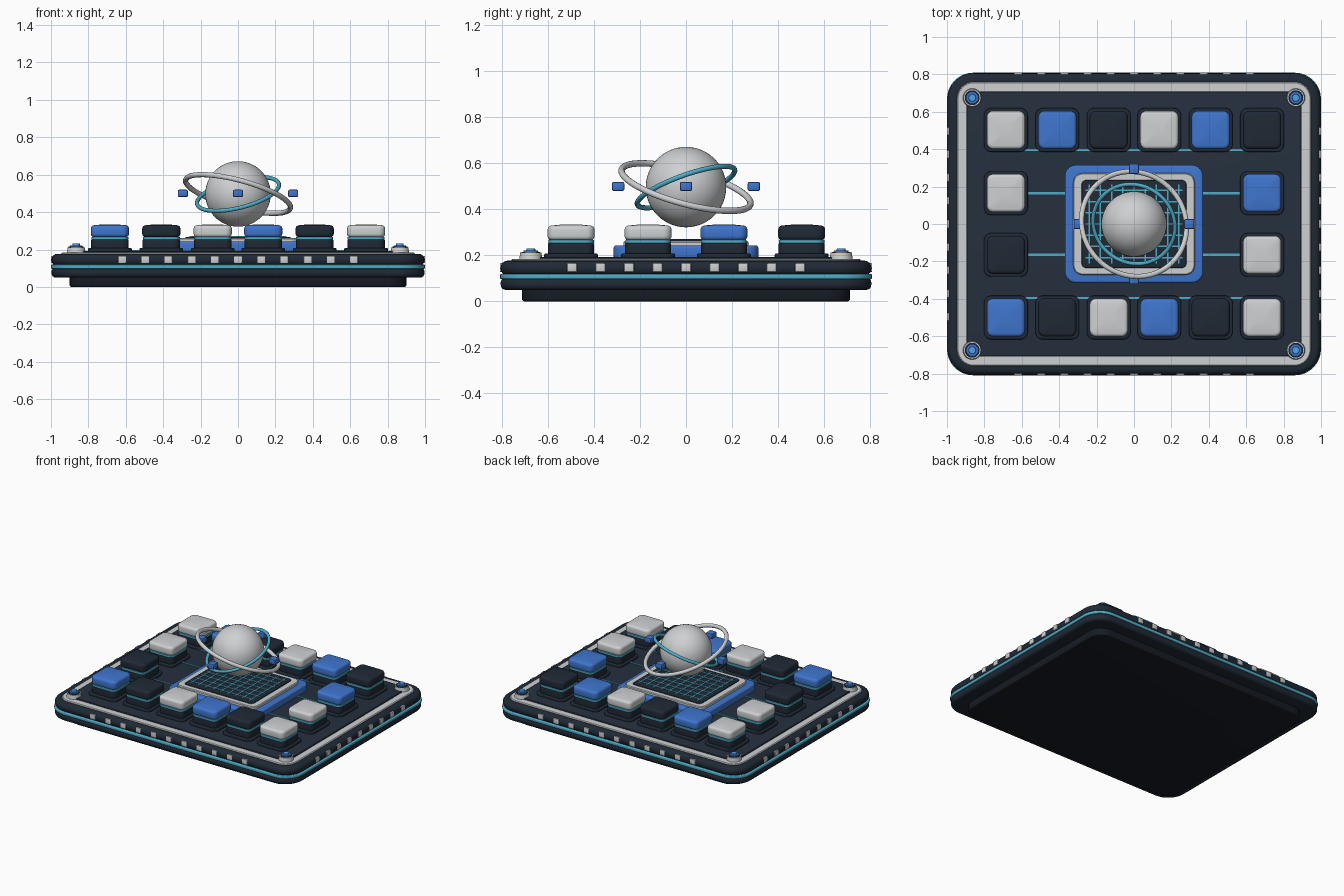
import bpy, bmesh, math
from mathutils import Vector

cube = bpy.data.objects.get("Cube")
if cube:
    bpy.data.objects.remove(cube, do_unlink=True)


def material(name, r, g, b):
    m = bpy.data.materials.new(name)
    m.use_nodes = True
    m.diffuse_color = (r, g, b, 1)
    m.node_tree.nodes["Principled BSDF"].inputs["Base Color"].default_value = (r, g, b, 1)
    return m


NAVY = material("navy", 0.014, 0.022, 0.036)
PANEL = material("panel navy", 0.018, 0.029, 0.047)
BLACK = material("near black", 0.008, 0.011, 0.017)
SILVER = material("silver", 0.62, 0.63, 0.64)
BLUE = material("blue", 0.05, 0.18, 0.62)
CYAN = material("cyan", 0.08, 0.42, 0.58)
LIGHT = material("light blue", 0.08, 0.35, 0.8)
made = []


def finish(name, bm, mat, loc=(0, 0, 0)):
    bmesh.ops.recalc_face_normals(bm, faces=bm.faces)
    mesh = bpy.data.meshes.new(name)
    bm.to_mesh(mesh)
    bm.free()
    mesh.materials.append(mat)
    ob = bpy.data.objects.new(name, mesh)
    ob.location = loc
    bpy.context.collection.objects.link(ob)
    made.append(ob)
    return ob


def outline(hx, hy, r, steps=8):
    """Points of a rounded rectangle, counter-clockwise."""
    pts = []
    for q, (sx, sy) in enumerate([(1, 1), (-1, 1), (-1, -1), (1, -1)]):
        for i in range(steps + 1):
            a = math.pi / 2 * (q + i / steps)
            pts.append((sx * (hx - r) + r * math.cos(a), sy * (hy - r) + r * math.sin(a)))
    return pts


def loft(name, rings, mat, loc=(0, 0, 0), closed=False):
    """Skin rounded rectangles given as (half x, half y, radius, z)."""
    bm = bmesh.new()
    loops = [[bm.verts.new((x, y, z)) for x, y in outline(hx, hy, r)] for hx, hy, r, z in rings]
    pairs = list(zip(loops, loops[1:])) + ([(loops[-1], loops[0])] if closed else [])
    for a, b in pairs:
        for i in range(len(a)):
            j = (i + 1) % len(a)
            bm.faces.new((a[i], a[j], b[j], b[i]))
    if not closed:
        bm.faces.new(loops[0])
        bm.faces.new(loops[-1])
    return finish(name, bm, mat, loc)


def slab(name, hx, hy, z0, z1, r, bevel, mat, loc=(0, 0, 0), dome=0):
    """Rounded slab with rounded top and bottom edges."""
    arc = [(bevel * (1 - math.cos(t * math.pi / 8)), bevel * (1 - math.sin(t * math.pi / 8))) for t in range(5)]
    low = [(hx - i, hy - i, max(r - i, 0.003), z0 + d) for i, d in reversed(arc)]
    top = [(hx - i, hy - i, max(r - i, 0.003), z1 - d) for i, d in arc]
    if dome:
        top.append((hx * 0.3, hy * 0.3, r * 0.3, z1 + dome))
    return loft(name, low + top, mat, loc)


def frame(name, outer, inner, z0, z1, mat):
    e = 0.005
    (ox, oy, o), (ix, iy, i) = outer, inner
    rings = [(ox, oy, o, z0), (ox, oy, o, z1 - e), (ox - e, oy - e, o - e, z1),
             (ix + e, iy + e, i + e, z1), (ix, iy, i, z1 - e), (ix, iy, i, z0)]
    return loft(name, rings, mat, closed=True)


def bar(name, sx, sy, sz, loc, mat, bevel=0):
    bm = bmesh.new()
    bmesh.ops.create_cube(bm, size=1)
    bmesh.ops.scale(bm, vec=(sx, sy, sz), verts=bm.verts)
    if bevel:
        bmesh.ops.bevel(bm, geom=bm.edges[:], offset=bevel, segments=2, affect='EDGES', profile=0.5)
    return finish(name, bm, mat, loc)


def disc(name, r1, r2, z0, z1, loc, mat):
    bm = bmesh.new()
    bmesh.ops.create_cone(bm, cap_ends=True, segments=32, radius1=r1, radius2=r2, depth=z1 - z0)
    return finish(name, bm, mat, (loc[0], loc[1], (z0 + z1) / 2))


def orbit(name, radius, tube, normal, z, mat):
    bpy.ops.mesh.primitive_torus_add(major_radius=radius, minor_radius=tube, major_segments=80, minor_segments=12)
    ob = bpy.context.object
    ob.name = name
    ob.location = (0, 0, z)
    ob.rotation_euler = Vector(normal).to_track_quat('Z', 'Y').to_euler()
    ob.data.materials.append(mat)
    made.append(ob)


# Tray: foot, two body shells, glowing seam, trim and deck
slab("foot", 0.9, 0.713, 0, 0.06, 0.1, 0.01, BLACK)
slab("lower_body", 0.997, 0.806, 0.05, 0.104, 0.14, 0.022, NAVY)
slab("seam_strip", 1.0, 0.809, 0.097, 0.119, 0.14, 0.006, CYAN)
slab("upper_body", 0.997, 0.806, 0.112, 0.177, 0.14, 0.03, NAVY)
frame("deck_trim", (0.946, 0.76, 0.09), (0.89, 0.703, 0.02), 0.165, 0.184, SILVER)
slab("deck", 0.893, 0.706, 0.165, 0.192, 0.02, 0.004, PANEL)

# Edge studs
for s in (-1, 1):
    for i in range(-5, 6):
        bar("long_edge_stud", 0.042, 0.02, 0.038, (i * 0.124, s * 0.799, 0.147), SILVER, 0.003)
    for i in range(-4, 5):
        bar("short_edge_stud", 0.02, 0.042, 0.038, (s * 0.99, i * 0.124, 0.147), SILVER, 0.003)

# Corner fasteners
for x in (-0.865, 0.865):
    for y in (-0.675, 0.675):
        disc("fastener_base", 0.052, 0.046, 0.17, 0.212, (x, y), SILVER)
        disc("fastener_groove", 0.04, 0.04, 0.2, 0.215, (x, y), NAVY)
        disc("fastener_button", 0.034, 0.032, 0.2, 0.221, (x, y), BLUE)
        disc("fastener_light", 0.021, 0.019, 0.21, 0.231, (x, y), LIGHT)

# Circuit lines on the deck
for s in (-1, 1):
    bar("row_line", 1.2, 0.012, 0.008, (0, s * 0.395, 0.193), CYAN)
    for t in (-1, 1):
        bar("side_line", 0.24, 0.012, 0.008, (t * 0.47, s * 0.165, 0.193), CYAN)


# Keys around the border
def key(x, y, mat):
    at = (x, y, 0)
    slab("key_socket", 0.117, 0.117, 0.185, 0.208, 0.04, 0.006, NAVY, at)
    slab("key_stem", 0.1, 0.1, 0.2, 0.254, 0.035, 0.006, NAVY, at)
    slab("key_glow", 0.099, 0.099, 0.252, 0.268, 0.035, 0.003, CYAN, at)
    slab("key_cap", 0.102, 0.102, 0.266, 0.33, 0.035, 0.018, mat, at, dome=0.005)


columns = (-0.685, -0.41, -0.135, 0.135, 0.41, 0.685)
for x, mat in zip(columns, (SILVER, BLUE, NAVY) * 2):
    key(x, 0.503, mat)
for x, mat in zip(columns, (BLUE, NAVY, SILVER) * 2):
    key(x, -0.5, mat)
for x, back, front in ((-0.685, SILVER, NAVY), (0.685, BLUE, SILVER)):
    key(x, 0.165, back)
    key(x, -0.165, front)

# Central projector with a grid screen
slab("projector_base", 0.37, 0.315, 0.185, 0.243, 0.06, 0.012, BLUE)
frame("projector_trim", (0.325, 0.272, 0.05), (0.275, 0.23, 0.02), 0.235, 0.262, SILVER)
slab("projector_screen", 0.28, 0.235, 0.235, 0.268, 0.025, 0.004, NAVY)
for i in range(-4, 5):
    bar("grid_line_y", 0.008, 0.42, 0.005, (i * 0.06, 0, 0.269), CYAN)
for i in range(-3, 4):
    bar("grid_line_x", 0.52, 0.008, 0.005, (0, i * 0.06, 0.269), CYAN)

# Floating globe, two orbit rings and four satellites
globe = bmesh.new()
bmesh.ops.create_uvsphere(globe, u_segments=48, v_segments=24, radius=0.175)
finish("globe", globe, SILVER, (0, 0, 0.497))
orbit("outer_ring", 0.29, 0.014, (0.27, 0.27, 1), 0.497, SILVER)
orbit("inner_ring", 0.225, 0.011, (-0.25, -0.36, 1), 0.497, CYAN)
for x, y in ((1, 0), (-1, 0), (0, 1), (0, -1)):
    bar("satellite", 0.054, 0.054, 0.04, (x * 0.295, y * 0.295, 0.5), BLUE, 0.008)

# Smooth shading with crisp edges
bpy.ops.object.select_all(action='DESELECT')
for ob in made:
    ob.select_set(True)
bpy.context.view_layer.objects.active = made[0]
bpy.ops.object.shade_smooth_by_angle(angle=math.radians(35))
